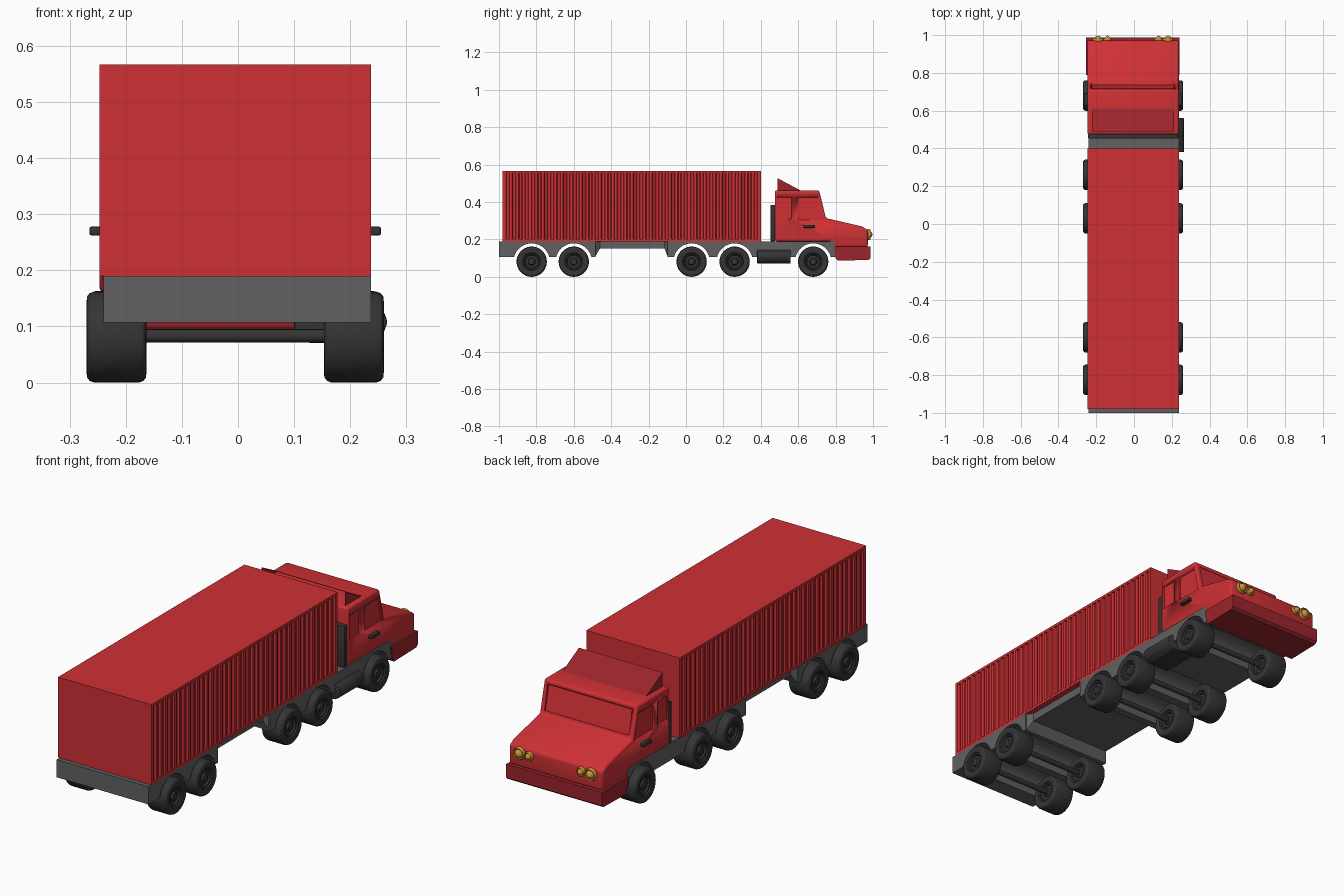
import bpy, bmesh, math
from math import sin, cos, pi, radians

if "Cube" in bpy.data.objects:
    bpy.data.objects.remove(bpy.data.objects["Cube"])

CX = -0.005          # body centre line
HW = 0.242           # body half width
WHEEL_Z = 0.082


def material(name, rgb):
    m = bpy.data.materials.new(name)
    m.diffuse_color = (*rgb, 1)
    m.use_nodes = True
    m.node_tree.nodes["Principled BSDF"].inputs["Base Color"].default_value = m.diffuse_color
    return m


RED = material("red paint", (0.62, 0.03, 0.035))
DARK_RED = material("dark red", (0.33, 0.018, 0.025))
GREY = material("chassis grey", (0.12, 0.12, 0.12))
BLACK = material("rubber black", (0.035, 0.035, 0.035))
AMBER = material("amber", (0.6, 0.28, 0.04))


def finish(name, bm, mat, bevel=0, segs=2, smooth=True):
    bmesh.ops.recalc_face_normals(bm, faces=bm.faces)
    me = bpy.data.meshes.new(name)
    bm.to_mesh(me)
    bm.free()
    ob = bpy.data.objects.new(name, me)
    bpy.context.collection.objects.link(ob)
    me.materials.append(mat)
    bpy.ops.object.select_all(action='DESELECT')
    ob.select_set(True)
    bpy.context.view_layer.objects.active = ob
    if bevel:
        m = ob.modifiers.new("bevel", 'BEVEL')
        m.width, m.segments, m.limit_method = bevel, segs, 'ANGLE'
        m.angle_limit = radians(35)
        bpy.ops.object.modifier_apply(modifier=m.name)
    if smooth:
        bpy.ops.object.shade_smooth_by_angle(angle=radians(30))
    return ob


def loft(name, rings, mat, closed=True, **kw):
    """Bridge rings of equal point count; cap both ends."""
    bm = bmesh.new()
    vs = [[bm.verts.new(p) for p in r] for r in rings]
    n = len(rings[0])
    for a, b in zip(vs, vs[1:]):
        for i in range(n):
            bm.faces.new((a[i], a[(i + 1) % n], b[(i + 1) % n], b[i]))
    if closed:
        bm.faces.new(vs[0])
        bm.faces.new(vs[-1])
    return finish(name, bm, mat, **kw)


def side_prism(name, yz, x0, x1, mat, **kw):
    return loft(name, [[(x, y, z) for y, z in yz] for x in (x0, x1)], mat, **kw)


def plan_prism(name, xy, z0, z1, mat, **kw):
    return loft(name, [[(x, y, z) for x, y in xy] for z in (z0, z1)], mat, **kw)


def box(name, x0, x1, y0, y1, z0, z1, mat, **kw):
    return plan_prism(name, [(x0, y0), (x1, y0), (x1, y1), (x0, y1)], z0, z1, mat, **kw)


def lathe(name, profile, loc, axis, mat, n=32):
    """Profile of (radius, distance along axis)."""
    rings = []
    for r, t in profile:
        ring = []
        for i in range(n):
            a = 2 * pi * i / n
            u, v = r * cos(a), r * sin(a)
            p = (t, u, v) if axis == 'x' else (u, t, v)
            ring.append([p[k] + loc[k] for k in range(3)])
        rings.append(ring)
    return loft(name, rings, mat)


def arch(y, bottom, r=0.097, n=16):
    a0 = math.asin((bottom - WHEEL_Z) / r)
    return [(y + r * cos(a), WHEEL_Z + r * sin(a))
            for a in (pi - a0 - (pi - 2 * a0) * i / n for i in range(n + 1))]


# Chassis: two deep sections with wheel arches, joined by a raised narrower middle
B, T = 0.107, 0.19
side_prism("rear_chassis", [(-1, T), (-1, B)] + arch(-0.825, B) + arch(-0.60, B)
           + [(-0.485, B), (-0.485, T)], CX - 0.235, CX + HW, GREY)
side_prism("front_chassis", [(-0.1, T), (-0.1, B)] + arch(0.03, B) + arch(0.26, B)
           + arch(0.68, B) + [(0.80, B), (0.80, T)], CX - 0.235, CX + HW, GREY)
sections = [(-0.486, 0.235, B), (-0.46, 0.215, 0.152), (-0.115, 0.215, 0.152), (-0.098, 0.235, B)]
loft("middle_chassis", [[(CX - w, y, z), (CX + w, y, z), (CX + w, y, T), (CX - w, y, T)]
                        for y, w, z in sections], GREY, smooth=False)

# Cargo container: flat top and bottom rails with corrugated side walls between
Y0, Y1 = -0.98, 0.40
N, D = 40, 0.009
pitch = (Y1 - Y0 - 0.02) / N
right = [(CX + HW, Y0)]
for i in range(N):
    y = Y0 + 0.01 + i * pitch
    for f, d in ((0.2, 0), (0.32, D), (0.68, D), (0.8, 0)):
        right.append((CX + HW - d, y + f * pitch))
right.append((CX + HW, Y1))
left = [(2 * CX - x, y) for x, y in reversed(right)]
plan_prism("container_walls", right + left, 0.202, 0.555, RED, smooth=False)
box("container_floor", CX - HW, CX + HW, Y0, Y1, T, 0.202, RED, smooth=False)
box("container_roof", CX - HW, CX + HW, Y0, Y1, 0.555, 0.567, RED, smooth=False)

# Cab body with recessed windows
cab = side_prism("cab", [(0.475, 0.19), (0.475, 0.462), (0.712, 0.462), (0.748, 0.314),
                         (0.94, 0.27), (0.972, 0.25), (0.972, 0.16), (0.79, 0.16),
                         (0.77, 0.19)], CX - HW, CX + HW, RED, bevel=0.01, segs=3)
rear_win = [(0.487, 0.31), (0.565, 0.31), (0.565, 0.425), (0.487, 0.425)]
front_win = [(0.60, 0.305), (0.734, 0.305), (0.706, 0.425), (0.60, 0.425)]
cutters = []
for s in (-1, 1):
    for w in (rear_win, front_win):
        cutters.append(side_prism("window_cutter", w, CX + s * (HW - 0.008),
                                  CX + s * (HW + 0.03), RED))
cutters.append(side_prism("windscreen_cutter", [(0.737, 0.326), (0.711, 0.44), (0.75, 0.45),
                                                (0.775, 0.333)], CX - 0.218, CX + 0.218, RED))
bpy.ops.object.select_all(action='DESELECT')
bpy.context.view_layer.objects.active = cab
cab.select_set(True)
for c in cutters:
    c.hide_render = True
    m = cab.modifiers.new("cut", 'BOOLEAN')
    m.operation, m.object, m.solver = 'DIFFERENCE', c, 'EXACT'
    bpy.ops.object.modifier_apply(modifier=m.name)
for c in cutters:
    bpy.data.objects.remove(c)

# Roof air deflector: sloped sheet with side cheeks, open at the back
bm = bmesh.new()
tips = [[bm.verts.new((CX + s * 0.217, y, z)) for y, z in
         ((0.49, 0.462), (0.49, 0.527), (0.612, 0.462))] for s in (-1, 1)]
bm.faces.new(tips[0])
bm.faces.new(tips[1])
bm.faces.new((tips[0][1], tips[0][2], tips[1][2], tips[1][1]))
finish("roof_deflector", bm, DARK_RED, smooth=False)

# Bumper, rear cab panel, fuel tank
side_prism("bumper", [(0.79, 0.163), (0.987, 0.163), (0.987, 0.1), (0.975, 0.09),
                      (0.81, 0.087), (0.80, 0.1)], CX - 0.25, CX + 0.247, DARK_RED, smooth=False)
box("cab_rear_panel", CX - 0.238, CX + 0.24, 0.452, 0.476, T, 0.385, BLACK, bevel=0.004)
tank = [(x, z) for x, z in ((0.1, 0.12), (0.1, 0.095), (0.125, 0.07), (0.235, 0.07),
                            (0.258, 0.085), (0.267, 0.108), (0.258, 0.131), (0.235, 0.146),
                            (0.125, 0.146))]
loft("fuel_tank", [[(x, y, z) for x, z in tank] for y in (0.38, 0.56)], BLACK,
     bevel=0.006, segs=2)

# Door handles and headlights on both sides
for s, side in ((-1, "left"), (1, "right")):
    xs = sorted((CX + s * 0.235, CX + s * 0.26))
    box(side + "_door_handle", xs[0], xs[1], 0.628, 0.69, 0.262, 0.278, BLACK, bevel=0.004)
    for part, off, r in (("outer", 0.185, 0.029), ("inner", 0.135, 0.021)):
        lathe(f"{side}_{part}_headlight",
              [(r * a, t) for a, t in ((0.9, -0.01), (1, 0), (1, 0.008), (0.88, 0.014),
                                       (0.74, 0.012), (0.68, 0.008), (0.6, 0.015),
                                       (0.35, 0.022), (0.05, 0.025))],
              (CX + s * off, 0.972, 0.226), 'y', AMBER, 24)

# Wheels (same stepped rim on both faces) and axles
half = [(0.004, 0.047), (0.016, 0.045), (0.021, 0.036), (0.034, 0.036), (0.038, 0.044),
        (0.044, 0.044), (0.048, 0.050), (0.062, 0.0535), (0.072, 0.0525), (0.078, 0.048),
        (0.081, 0.040)]
tyre = half + [(r, -t) for r, t in reversed(half)]
for i, y in enumerate((-0.825, -0.60, 0.03, 0.26, 0.68)):
    for s, side in ((-1, "left"), (1, "right")):
        lathe(f"{side}_wheel_{i + 1}", tyre, (CX + s * 0.2115, y, 0.081), 'x', BLACK, 40)
    lathe(f"axle_{i + 1}", [(0.012, -0.18), (0.012, 0.18)], (CX, y, 0.083), 'x', BLACK, 16)
